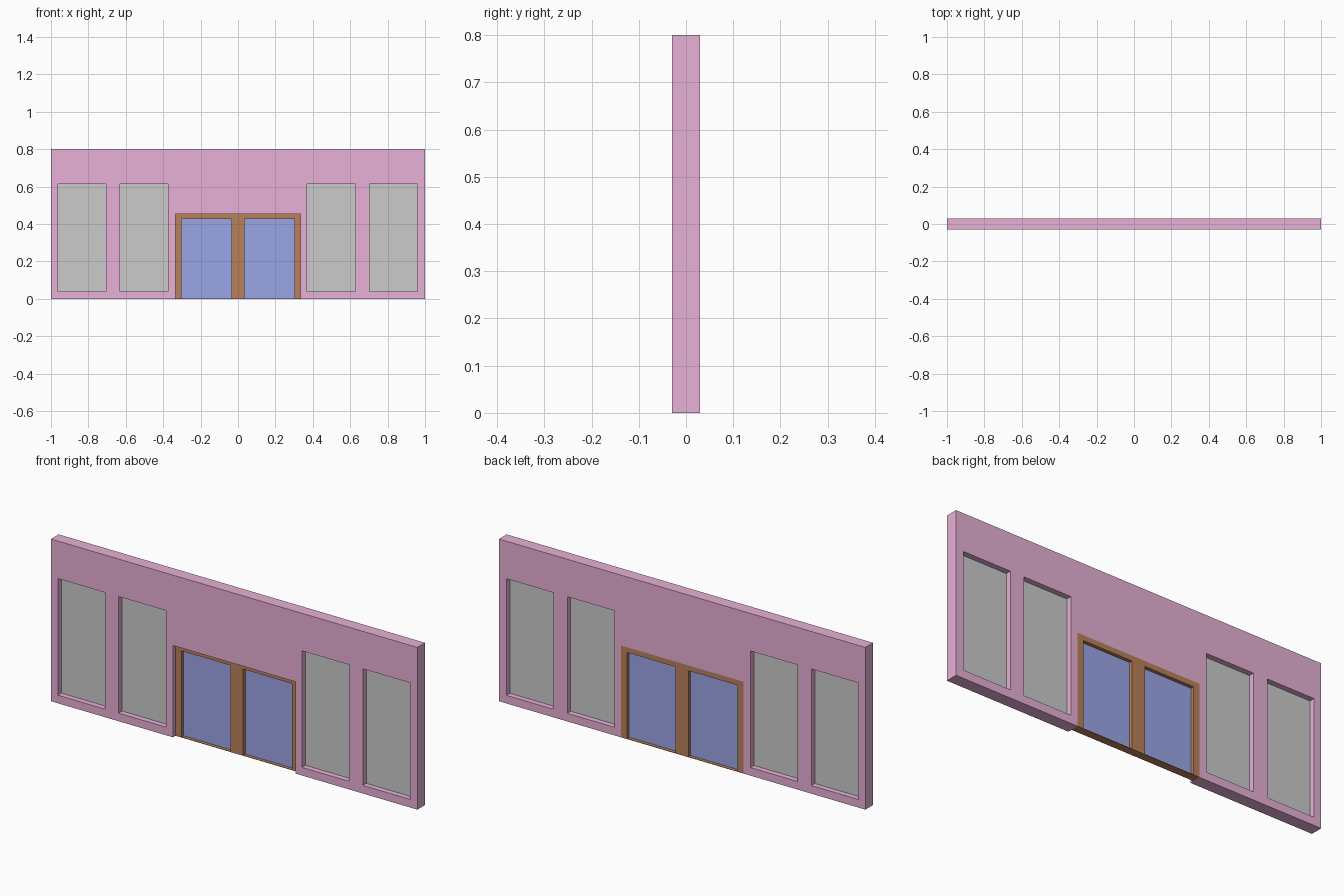
import bpy

if "Cube" in bpy.data.objects:
    bpy.data.objects.remove(bpy.data.objects["Cube"])


def material(name, rgb):
    mat = bpy.data.materials.new(name)
    mat.diffuse_color = (*rgb, 1)
    mat.use_nodes = True
    mat.node_tree.nodes["Principled BSDF"].inputs["Base Color"].default_value = mat.diffuse_color
    return mat


PINK = material("pink_wall", (0.80, 0.44, 0.67))
BROWN = material("brown_frame", (0.48, 0.22, 0.10))
BLUE = material("blue_door", (0.33, 0.38, 0.80))


def box(name, x, y, z, mat=None):
    """Box spanning the given (min, max) ranges."""
    bpy.ops.mesh.primitive_cube_add(size=1)
    ob = bpy.context.object
    ob.name = name
    ranges = (x, y, z)
    ob.location = [(a + b) / 2 for a, b in ranges]
    ob.scale = [b - a for a, b in ranges]
    bpy.ops.object.transform_apply(location=True, rotation=True, scale=True)
    if mat:
        ob.data.materials.append(mat)
    return ob


def cut(target, x, z):
    """Cut a rectangular opening right through the target along y."""
    cutter = box("cutter", x, (-0.2, 0.2), z)
    cutter.hide_render = True
    mod = target.modifiers.new("opening", 'BOOLEAN')
    mod.operation = 'DIFFERENCE'
    mod.solver = 'EXACT'
    mod.object = cutter
    bpy.context.view_layer.objects.active = target
    bpy.ops.object.modifier_apply(modifier=mod.name)
    bpy.data.objects.remove(cutter, do_unlink=True)


WINDOWS = [(-0.962, -0.705), (-0.63, -0.373), (0.37, 0.627), (0.702, 0.959)]
WINDOW_Z = (0.04, 0.615)
DOORS = [(-0.302, -0.035), (0.035, 0.302)]
FRAME_X, FRAME_TOP, DOOR_TOP = 0.334, 0.453, 0.427

# Wall with four window openings and a doorway
wall = box("wall", (-1, 1), (-0.03, 0.03), (0, 0.8), PINK)
for span in WINDOWS:
    cut(wall, span, WINDOW_Z)
cut(wall, (-FRAME_X, FRAME_X), (-0.1, FRAME_TOP))

# Thin panes in the middle of the wall
for i, span in enumerate(WINDOWS):
    box(f"window_pane_{i + 1}", span, (-0.003, 0.003), WINDOW_Z)

# Door frame, flush with the back, with a very thin threshold
frame = box("door_frame", (-FRAME_X, FRAME_X), (-0.01, 0.03), (0, FRAME_TOP), BROWN)
for i, span in enumerate(DOORS):
    cut(frame, span, (0.002, DOOR_TOP))
    box(f"door_panel_{i + 1}", span, (0.007, 0.013), (0.002, DOOR_TOP), BLUE)
